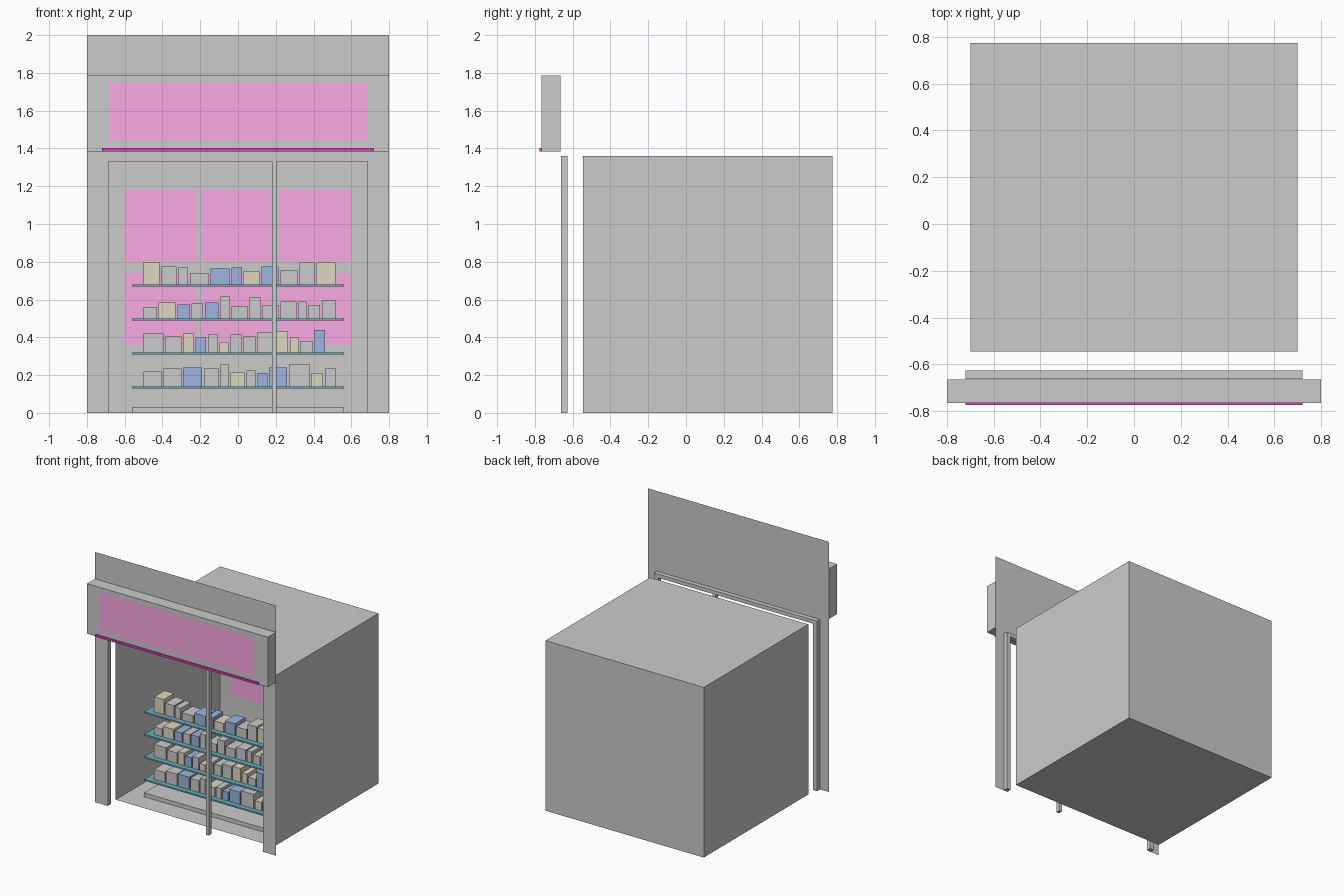
import bpy, bmesh

if "Cube" in bpy.data.objects:
    bpy.data.objects.remove(bpy.data.objects["Cube"])


def material(name, rgb):
    m = bpy.data.materials.new(name)
    m.diffuse_color = (*rgb, 1)
    m.use_nodes = True
    m.node_tree.nodes["Principled BSDF"].inputs["Base Color"].default_value = m.diffuse_color
    return m


PINK = material("pink_panel", (0.95, 0.4, 0.75))
MAGENTA = material("magenta", (0.75, 0.05, 0.48))
TEAL = material("teal", (0.15, 0.42, 0.48))
COLOURS = {"g": None,
           "b": material("blue", (0.33, 0.46, 0.74)),
           "t": material("tan", (0.74, 0.69, 0.52))}


def finish(name, bm, mat=None):
    me = bpy.data.meshes.new(name)
    bm.to_mesh(me)
    bm.free()
    ob = bpy.data.objects.new(name, me)
    bpy.context.collection.objects.link(ob)
    if mat:
        me.materials.append(mat)
    return ob


def make_box(name, x, y, z, mat=None, open_front=False):
    """Box between (min, max) pairs, optionally without its front face."""
    bm = bmesh.new()
    bmesh.ops.create_cube(bm, size=1)
    for v in bm.verts:
        v.co = [r[0] + (c + 0.5) * (r[1] - r[0]) for c, r in zip(v.co, (x, y, z))]
    if open_front:
        front = [f for f in bm.faces if f.normal.y < -0.9]
        bmesh.ops.delete(bm, geom=front, context="FACES_ONLY")
    return finish(name, bm, mat)


def make_panel(name, x, y, z, mat=None):
    """Flat upright rectangle facing the front."""
    bm = bmesh.new()
    bm.faces.new([bm.verts.new((px, y, pz)) for px, pz in
                  ((x[0], z[0]), (x[1], z[0]), (x[1], z[1]), (x[0], z[1]))])
    return finish(name, bm, mat)


def make_arch(name, outer, inner, top_out, top_in, y, depth=0):
    """Portal outline of one flat face, optionally given depth."""
    pts = [(-outer, 0), (-inner, 0), (-inner, top_in), (inner, top_in),
           (inner, 0), (outer, 0), (outer, top_out), (-outer, top_out)]
    bm = bmesh.new()
    face = bm.faces.new([bm.verts.new((px, y, pz)) for px, pz in pts])
    if depth:
        res = bmesh.ops.extrude_face_region(bm, geom=[face], use_keep_orig=True)
        for v in res["geom"]:
            if isinstance(v, bmesh.types.BMVert):
                v.co.y += depth
        bmesh.ops.recalc_face_normals(bm, faces=bm.faces[:])
    return finish(name, bm)


# Shop room, open towards the street
make_box("shop_room", (-0.7, 0.7), (-0.545, 0.775), (0, 1.36), open_front=True)

# Facade sheet, door frame behind it and the door post
make_arch("facade", 0.8, 0.685, 2.0, 1.33, -0.665)
make_arch("door_frame", 0.72, 0.685, 1.36, 1.33, -0.663, 0.036)
make_box("door_post", (0.18, 0.205), (-0.662, -0.63), (0, 1.335))

# Sign box with its coloured face and lower trim
make_box("sign_box", (-0.8, 0.8), (-0.765, -0.665), (1.385, 1.785))
make_panel("sign_face", (-0.683, 0.683), -0.767, (1.44, 1.745), PINK)
make_box("sign_trim", (-0.72, 0.72), (-0.775, -0.765), (1.385, 1.402), MAGENTA)

# Posters on the back wall
for z in (0.36, 0.8):
    for x in (-0.41, 0, 0.41):
        make_panel("wall_poster", (x - 0.19, x + 0.19), 0.768, (z, z + 0.38), PINK)

# Display stand: plinth and shelves
SHELF_X, SHELF_Y = (-0.56, 0.56), (-0.385, -0.17)
make_box("shelf_plinth", SHELF_X, SHELF_Y, (0, 0.032))

# Goods per shelf: shelf top, left edges and heights in centimetres, colours
ROWS = [
    (0.68, "tgggbbtbggt",
     [-50, -40.5, -31.5, -25.5, -14.5, -3.5, 3, 12.5, 22.5, 32.5, 41.5],
     [12, 9.5, 9, 6, 8.5, 9, 7, 9.5, 7.5, 12, 11.5]),
    (0.5, "gtbgbgggggggg",
     [-50, -42, -32, -24.5, -17.5, -9.3, -3.5, 6, 13, 22.5, 32, 37.3, 44.5],
     [6, 8.5, 7.5, 8, 8.5, 11.5, 6.5, 11, 7, 9, 9, 7, 9.5]),
    (0.32, "ggtbgtgggttgb",
     [-50, -38.5, -28.8, -22.5, -16, -9.7, -4, 3, 10.3, 19.5, 27.5, 33, 40.5],
     [10, 8.5, 10, 8, 9.5, 5.5, 9.5, 8.5, 10.5, 11, 8, 6, 12]),
    (0.14, "ggbggtgbbgtg",
     [-50, -39.5, -29, -18, -9.3, -4, 4.5, 10.3, 16.5, 27, 39, 46],
     [8, 9.5, 10, 9.5, 12, 7.5, 8.5, 7, 10, 11.5, 7, 9.5]),
]
for top, colours, starts, heights in ROWS:
    make_box("shelf", SHELF_X, SHELF_Y, (top - 0.012, top), TEAL)
    ends = [s - 1 for s in starts[1:]] + [46 if top == 0.32 else 51.5]
    for c, a, b, h in zip(colours, starts, ends, heights):
        make_box("shelf_item", (a / 100, b / 100), (-0.345, -0.215),
                 (top, top + h / 100), COLOURS[c])
